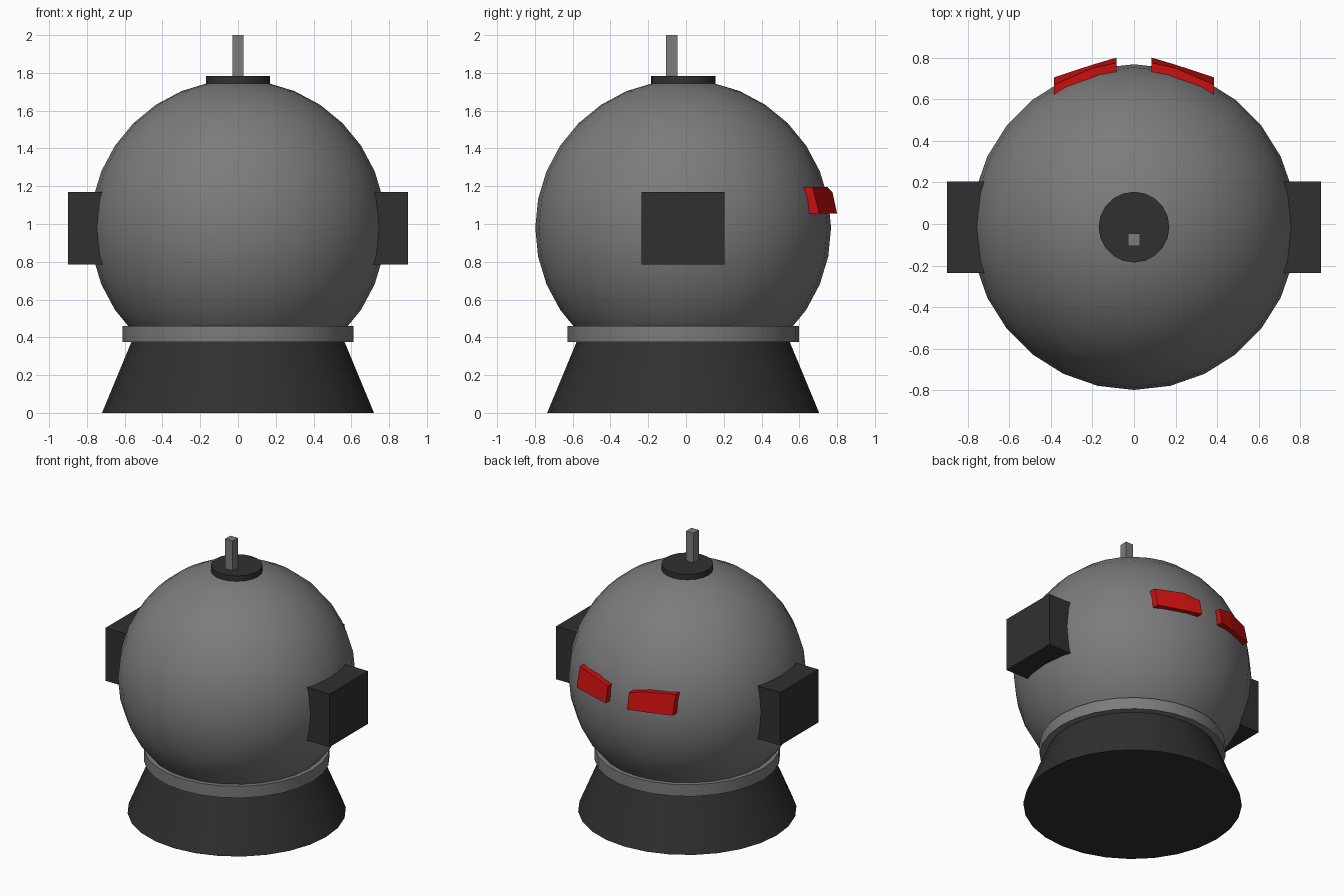
import bpy
import bmesh
from math import radians

default = bpy.data.objects.get("Cube")
if default:
    bpy.data.objects.remove(default, do_unlink=True)

AXIS_Y = -0.015   # shared vertical axis of all the round parts
SEGMENTS = 28


def material(name, colour):
    mat = bpy.data.materials.new(name)
    mat.use_nodes = True
    rgba = (*colour, 1)
    mat.diffuse_color = rgba
    mat.node_tree.nodes["Principled BSDF"].inputs["Base Color"].default_value = rgba
    return mat


grey = material("grey", (0.2, 0.2, 0.2))
dark = material("dark_grey", (0.03, 0.03, 0.03))
red = material("red", (0.6, 0.005, 0.005))


def finish(name, mat, smooth=False):
    obj = bpy.context.object
    obj.name = obj.data.name = name
    obj.data.materials.append(mat)
    if smooth:
        bpy.ops.object.shade_smooth_by_angle(angle=radians(30))
    return obj


def drum(name, mat, r_low, r_high, z_low, z_high, sides=SEGMENTS):
    bpy.ops.mesh.primitive_cone_add(
        vertices=sides, radius1=r_low, radius2=r_high, depth=z_high - z_low,
        location=(0, AXIS_Y, (z_low + z_high) / 2))
    return finish(name, mat, smooth=True)


def box(name, mat, low, high):
    bpy.ops.mesh.primitive_cube_add(
        size=1, location=[(a + b) / 2 for a, b in zip(low, high)])
    bpy.context.object.scale = [b - a for a, b in zip(low, high)]
    bpy.ops.object.transform_apply(location=False, rotation=False)
    return finish(name, mat)


def brow(name, side):
    # columns of the outer face: x, bottom y, top y, top z
    columns = ((0.085, 0.80, 0.775, 1.17),
               (0.2, 0.766, 0.75, 1.195),
               (0.385, 0.705, 0.67, 1.195))
    bottom, inset = 1.055, 0.13
    bm = bmesh.new()
    loops = []
    for x, y_low, y_high, top in columns:
        points = ((y_low, bottom), (y_high, top),
                  (y_high - inset, top), (y_low - inset, bottom))
        loops.append([bm.verts.new((side * x, y, z)) for y, z in points])
    for a, b in zip(loops, loops[1:]):
        for i in range(4):
            j = (i + 1) % 4
            bm.faces.new((a[i], a[j], b[j], b[i]))
    bm.faces.new(loops[0])
    bm.faces.new(loops[-1])
    bmesh.ops.recalc_face_normals(bm, faces=bm.faces)
    mesh = bpy.data.meshes.new(name)
    bm.to_mesh(mesh)
    bm.free()
    mesh.materials.append(red)
    obj = bpy.data.objects.new(name, mesh)
    bpy.context.collection.objects.link(obj)


# Flared base and collar
drum("base", dark, 0.72, 0.55, 0, 0.41)
drum("collar", grey, 0.612, 0.612, 0.375, 0.46)

# Round head
bpy.ops.mesh.primitive_uv_sphere_add(
    segments=SEGMENTS, ring_count=16, radius=0.783, location=(0, AXIS_Y, 0.98))
finish("head", grey, smooth=True)

# Cap and antenna
drum("cap", dark, 0.17, 0.17, 1.74, 1.783, 20)
box("antenna", grey, (-0.03, -0.105, 1.75), (0.03, -0.045, 2))

# Side boxes and rear plates
for side, word in ((1, "left"), (-1, "right")):
    x_in, x_out = sorted((side * 0.6, side * 0.9))
    box(word + "_ear", dark, (x_in, -0.235, 0.785), (x_out, 0.205, 1.17))
    brow(word + "_rear_plate", side)
